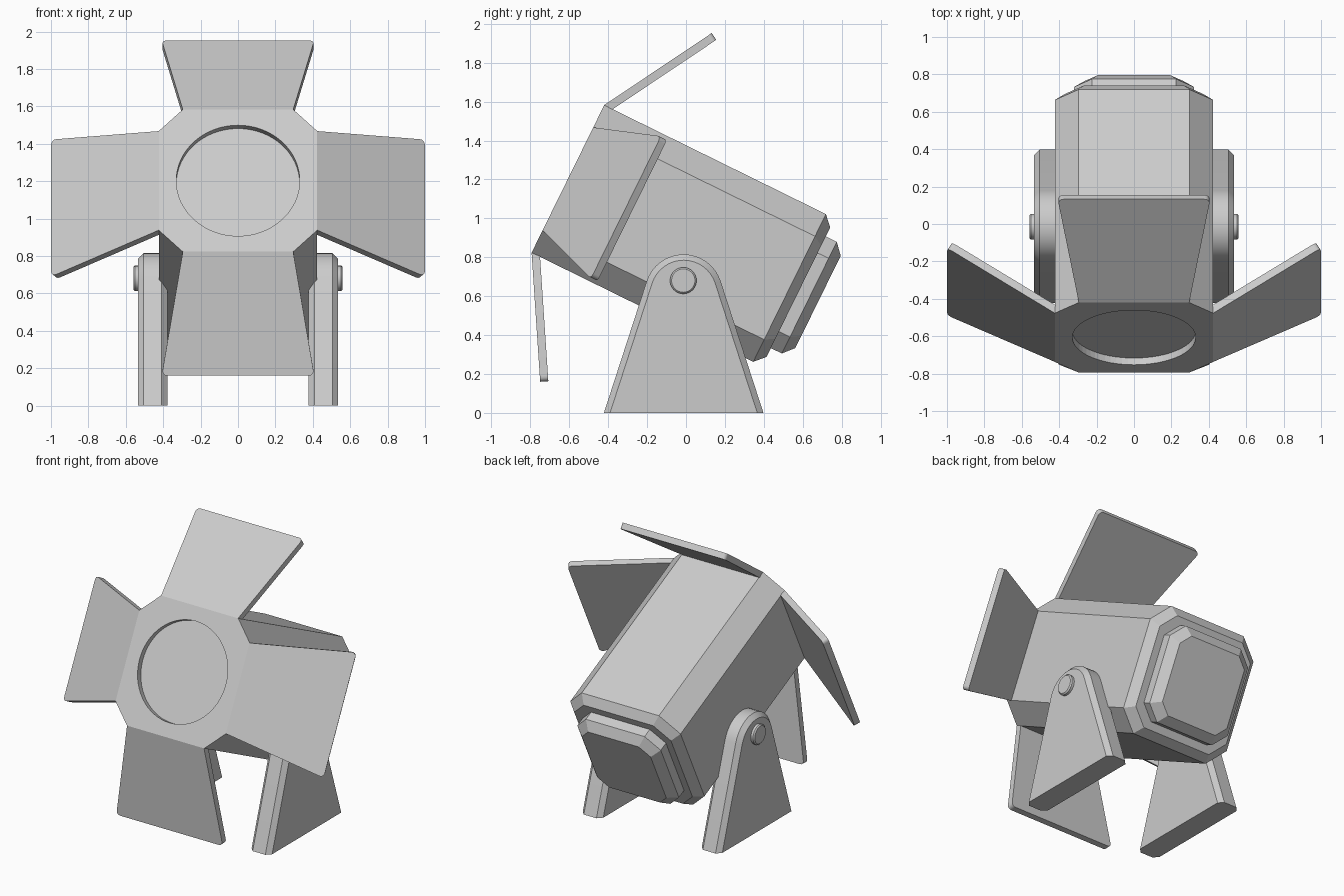
import bpy, bmesh
from math import sin, cos, tan, radians, pi
from mathutils import Matrix, Vector

if "Cube" in bpy.data.objects:
    bpy.data.objects.remove(bpy.data.objects["Cube"])

# The lamp head's own frame: y runs backwards along the barrel, origin at front centre
HEAD = Matrix.Translation((0, -0.607, 1.203)) @ Matrix.Rotation(radians(-26.2), 4, 'X')


def finish(name, bm, matrix=None, smooth=False):
    if matrix is not None:
        bm.transform(matrix)
    bmesh.ops.recalc_face_normals(bm, faces=bm.faces)
    mesh = bpy.data.meshes.new(name)
    bm.to_mesh(mesh)
    bm.free()
    ob = bpy.data.objects.new(name, mesh)
    bpy.context.collection.objects.link(ob)
    bpy.ops.object.select_all(action='DESELECT')
    ob.select_set(True)
    bpy.context.view_layer.objects.active = ob
    if smooth:
        bpy.ops.object.shade_smooth_by_angle(angle=radians(28))
    return ob


def loft(sections):
    """Skin a list of equal-length closed loops and cap both ends."""
    bm = bmesh.new()
    rings = [[bm.verts.new(p) for p in s] for s in sections]
    n = len(rings[0])
    for a, b in zip(rings, rings[1:]):
        for i in range(n):
            j = (i + 1) % n
            bm.faces.new((a[i], a[j], b[j], b[i]))
    bm.faces.new(rings[0])
    bm.faces.new(rings[-1])
    return bm


def octagon(h, c, y):
    """Square of half size h with corners cut by c, at depth y."""
    k = h - c
    return [(x, y, z) for x, z in ((k, h), (h, k), (h, -k), (k, -h),
                                   (-k, -h), (-h, -k), (-h, k), (-k, h))]


def disc(r, x, n=48):
    return [(x, -0.014 + r * cos(2 * pi * i / n), 0.68 + r * sin(2 * pi * i / n)) for i in range(n)]


# Lamp body with a chamfered rear rim
body = finish("lamp_body", loft([octagon(0.423, 0.127, 0), octagon(0.423, 0.127, 1.27),
                                 octagon(0.371, 0.105, 1.32)]), HEAD)

# Shallow round lens recess cut in the front
bm = bmesh.new()
bmesh.ops.create_cone(bm, cap_ends=True, segments=64, radius1=0.33, radius2=0.33, depth=0.08,
                      matrix=Matrix.Rotation(pi / 2, 4, 'X'))
cutter = finish("lens_cutter", bm, HEAD)
cutter.hide_render = True
bpy.context.view_layer.objects.active = body
mod = body.modifiers.new("lens_recess", 'BOOLEAN')
mod.operation = 'DIFFERENCE'
mod.solver = 'EXACT'
mod.object = cutter
bpy.ops.object.modifier_apply(modifier=mod.name)
bpy.data.objects.remove(cutter)

# Stepped rear cap
finish("rear_cap", loft([octagon(0.32, 0.095, 1.30), octagon(0.32, 0.095, 1.383),
                         octagon(0.264, 0.07, 1.433)]), HEAD)

# Four barn-door flaps, swept back 30 degrees from the front rim
L, T = 0.665, 0.042
out, back = Vector((0, 0.5, 0.866)), Vector((0, 0.866, -0.5))
for i, side in enumerate(("top", "right", "bottom", "left")):
    outline = [Vector((w, 0, 0.423)) + out * l
               for w, l in ((-0.295, 0), (0.295, 0), (0.408, L), (-0.408, L))]
    bm = loft([outline, [p + back * T for p in outline]])
    corners = [e for e in bm.edges if abs(e.calc_length() - T) < 0.001
               and min(v.co.z for v in e.verts) > 0.7]
    bmesh.ops.bevel(bm, geom=corners, offset=0.03, segments=4, profile=0.5, affect='EDGES')
    finish(side + "_flap", bm, HEAD @ Matrix.Rotation(i * pi / 2, 4, 'Y'), True)


def leg_outline(x, inset):
    """Round-topped tapering leg, straight sides tangent to the arc."""
    r, a, cz, n = 0.2 - inset, radians(18), 0.615, 16
    arc = []
    for i in range(n + 1):
        t = a + (pi - 2 * a) * i / n
        arc.append((x, -0.012 + r * cos(t), cz + r * sin(t)))
    foot = r * cos(a) + (cz + r * sin(a)) * tan(a)
    return [(x, -0.012 + foot, 0)] + arc + [(x, -0.012 - foot, 0)]


# Side legs with chamfered rims, and pivot knobs
for name, s in (("left", -1), ("right", 1)):
    finish(name + "_leg", loft([leg_outline(s * x, d) for x, d in
                                ((0.378, 0.03), (0.408, 0), (0.505, 0), (0.535, 0.03))]),
           smooth=True)
    finish(name + "_pivot_knob", loft([disc(r, s * x) for x, r in
                                       ((0.5, 0.068), (0.552, 0.068), (0.56, 0.06))]),
           smooth=True)
